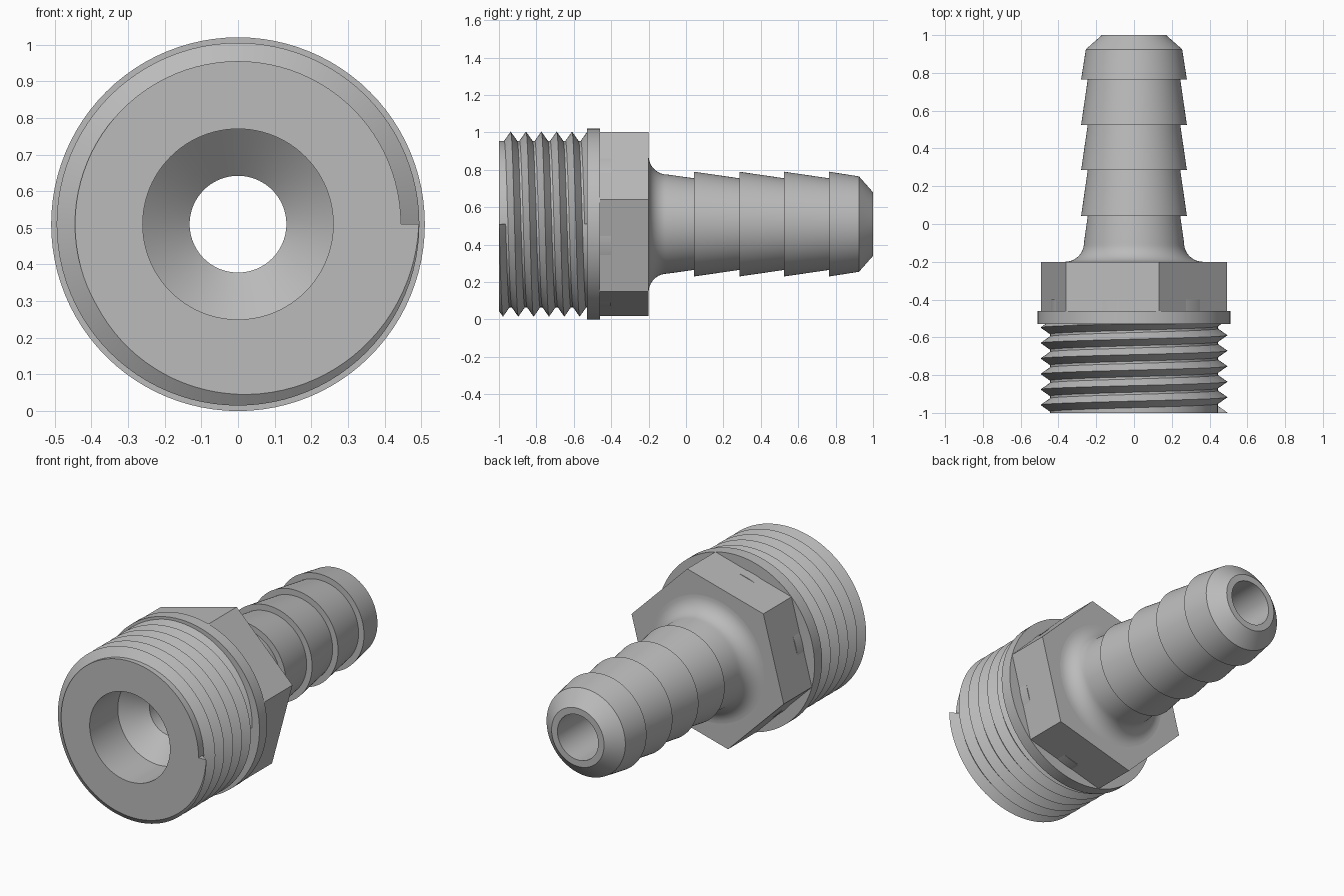
import bpy, bmesh, math

cube = bpy.data.objects.get("Cube")
if cube:
    bpy.data.objects.remove(cube, do_unlink=True)

AXIS_Z = 0.51      # height of the centre line, which runs along y
BORE = 0.132
ROOT, CREST = 0.445, 0.495
SEGS = 96

grey = bpy.data.materials.new("plain_grey")
grey.use_nodes = True
colour = (0.5, 0.5, 0.5, 1)
grey.diffuse_color = colour
grey.node_tree.nodes["Principled BSDF"].inputs["Base Color"].default_value = colour


def sweep(name, rings, closed):
    """Join a list of closed cross-sections into a solid."""
    bm = bmesh.new()
    rows = [[bm.verts.new(p) for p in ring] for ring in rings]
    n = len(rows[0])
    pairs = list(zip(rows, rows[1:]))
    if closed:
        pairs.append((rows[-1], rows[0]))
    else:
        bm.faces.new(rows[0])
        bm.faces.new(rows[-1])
    for a, b in pairs:
        for i in range(n):
            j = (i + 1) % n
            bm.faces.new((a[i], a[j], b[j], b[i]))
    bmesh.ops.recalc_face_normals(bm, faces=bm.faces)
    mesh = bpy.data.meshes.new(name)
    bm.to_mesh(mesh)
    bm.free()
    mesh.materials.append(grey)
    obj = bpy.data.objects.new(name, mesh)
    bpy.context.collection.objects.link(obj)
    bpy.ops.object.select_all(action="DESELECT")
    obj.select_set(True)
    bpy.context.view_layer.objects.active = obj
    bpy.ops.object.shade_smooth_by_angle(angle=math.radians(30))
    return obj


def section(profile, angle):
    """Place (y, radius) points at an angle about the centre line."""
    return [(r * math.cos(angle), y, AXIS_Z + r * math.sin(angle)) for y, r in profile]


def lathe(name, profile, sides=SEGS, phase=0.0):
    return sweep(name, [section(profile, phase + math.tau * i / sides)
                        for i in range(sides)], True)


# Threaded end: wide socket tapering to the bore
lathe("threaded_end", [(-1, 0.26), (-1, ROOT), (-0.4, ROOT), (-0.4, BORE),
                       (-0.63, BORE), (-0.74, 0.26)])

# Collar and hexagonal grip
lathe("collar", [(-0.53, 0.4), (-0.53, 0.51), (-0.46, 0.51), (-0.46, 0.4)])
lathe("hex_grip", [(-0.47, 0.25), (-0.47, 0.51), (-0.2, 0.51), (-0.2, 0.25)],
      6, math.radians(15))

# Hose stem: fillet, stepped barbs, chamfered tip
stem = [(-0.4, BORE), (-0.4, 0.365)]
for i in range(11):
    t = math.pi / 2 * i / 10
    stem.append((-0.1 - 0.1 * math.cos(t), 0.365 - 0.1 * math.sin(t)))
for y in (0.043, 0.285, 0.525, 0.765):
    stem += [(y, 0.245), (y, 0.28)]
stem += [(0.925, 0.255), (1, 0.17), (1, BORE)]
lathe("barbed_stem", stem)

# Helical thread, trimmed flat at the front face
PITCH, HALF, TURNS = 0.082, 0.035, 6
rings = []
for i in range(TURNS * SEGS + 1):
    turn = i / SEGS
    crest = -0.999 + PITCH * turn
    front = max(crest - HALF, -1)
    front_r = CREST - (CREST - ROOT) * (crest - front) / HALF
    rings.append(section([(front, ROOT - 0.01), (front, front_r), (crest, CREST),
                          (crest + HALF, ROOT), (crest + HALF, ROOT - 0.01)],
                         -math.tau * turn))
sweep("screw_thread", rings, False)
